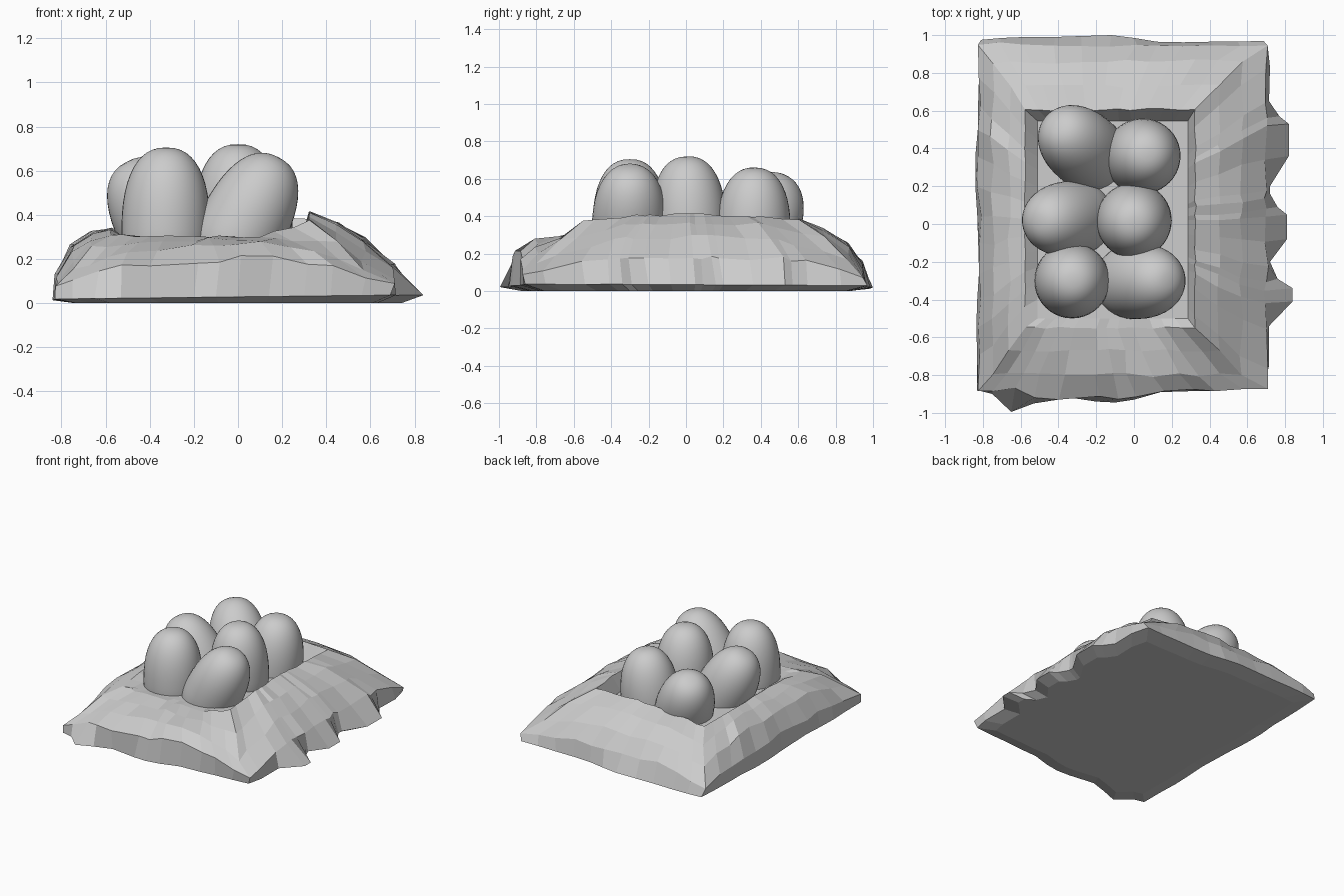
import bpy, bmesh, math, random
from mathutils import Vector

if "Cube" in bpy.data.objects:
    bpy.data.objects.remove(bpy.data.objects["Cube"])

random.seed(4)

grey = bpy.data.materials.new("stone grey")
grey.diffuse_color = (0.6, 0.6, 0.6, 1)
grey.use_nodes = True
grey.node_tree.nodes["Principled BSDF"].inputs["Base Color"].default_value = grey.diffuse_color


def finish(bm, name, smooth=False):
    bmesh.ops.recalc_face_normals(bm, faces=bm.faces)
    me = bpy.data.meshes.new(name)
    bm.to_mesh(me)
    bm.free()
    for p in me.polygons:
        p.use_smooth = smooth
    me.materials.append(grey)
    ob = bpy.data.objects.new(name, me)
    bpy.context.collection.objects.link(ob)
    return ob


def lookup(vals, t):
    f = t * (len(vals) - 1)
    i = min(int(f), len(vals) - 2)
    return vals[i] + (vals[i + 1] - vals[i]) * (f - i)


# Ragged ground outline, counter-clockwise; each side starts at its corner
front = [(-.83, -.88), (-.75, -.90), (-.65, -.995), (-.53, -.95), (-.4, -.91), (-.2, -.94),
         (-.1, -.945), (0, -.93), (.14, -.89), (.3, -.885), (.42, -.875), (.56, -.87)]
right = [(.69, -.86), (.715, -.75), (.715, -.54), (.84, -.41), (.84, -.34), (.76, -.29),
         (.72, -.2), (.81, -.08), (.81, .05), (.76, .09), (.72, .16), (.72, .2),
         (.82, .36), (.82, .53), (.77, .57), (.715, .65), (.72, .83)]
back = [(.685, .97), (.55, .965), (.4, .965), (.26, .962), (.12, .965), (0, .985),
        (-.12, 1.0), (-.28, .995), (-.42, .99), (-.58, .99), (-.7, .985)]
left = [(-.81, .975), (-.82, .8), (-.825, .64), (-.825, .52), (-.84, .36), (-.84, .2),
        (-.83, .05), (-.825, -.1), (-.82, -.25), (-.83, -.4), (-.835, -.55), (-.83, -.7)]
sides = [front, right, back, left]

# Upper rings: box (left, right, front, back), height along each side, roughness
rings = [
    ((-.82, .70, -.875, .95), [(.08, .18, .17, .22, .17, .08), (.08, .18, .18, .18, .17, .08),
                               (.08, .14, .15, .15, .08), (.08, .13, .13, .12, .08)], .012),
    ((-.75, .57, -.80, .86), [(.16, .24, .26, .28, .24, .16), (.16, .28, .29, .29, .18),
                              (.18, .25, .25, .25, .18), (.18, .26, .25, .25, .16)], .012),
    ((-.66, .45, -.67, .73), [(.25, .28, .29, .29, .27), (.27, .35, .36, .36, .29),
                              (.29, .33, .33, .32, .27), (.27, .32, .32, .31, .25)], .009),
    ((-.575, .325, -.55, .605), [(.31, .305, .30, .305, .37), (.37, .405, .41, .40, .385),
                                 (.385, .39, .38, .36, .335), (.335, .34, .34, .335, .31)], .006),
    ((-.51, .285, -.50, .545), [(.3, .3), (.3, .27), (.27, .27), (.27, .3)], 0),
]


# Rocky mound: lofted rings with a sunken floor
def mound():
    bm = bmesh.new()
    ground, rim = [], []
    for pts in sides:
        for x, y in pts:
            ground.append(bm.verts.new((x * .88, y * .88, 0)))
            rim.append(bm.verts.new((x, y, .025 + .012 * x - .004 * y)))
    loops = [ground, rim]
    for (x0, x1, y0, y1), heights, rough in rings:
        corners = [(x0, y0), (x1, y0), (x1, y1), (x0, y1)]
        loop = []
        for s, pts in enumerate(sides):
            a, b = Vector(corners[s]), Vector(corners[(s + 1) % 4])
            axis = s % 2
            c0, c1 = pts[0][axis], sides[(s + 1) % 4][0][axis]
            for p in pts:
                t = (p[axis] - c0) / (c1 - c0)
                q = a.lerp(b, t)
                j = [random.uniform(-rough, rough) for _ in range(3)]
                loop.append(bm.verts.new((q.x + j[0], q.y + j[1], lookup(heights[s], t) + j[2])))
        loops.append(loop)
    n = len(ground)
    # front face bulges forward near its middle
    for v in loops[2][3:8]:
        v.co.y -= .045
    for lo, hi in zip(loops, loops[1:]):
        for i in range(n):
            k = (i + 1) % n
            bm.faces.new((lo[i], lo[k], hi[k], hi[i]))
    bm.faces.new(loops[-1])
    bm.faces.new(ground[::-1])
    return finish(bm, "nest_mound")


# Eggs: blunt ellipsoids given by head centre and a point on the axis below it
def egg(name, head, foot):
    head, foot = Vector(head), Vector(foot)
    axis = (head - foot).normalized()
    turn = Vector((0, 0, 1)).rotation_difference(axis)
    bm = bmesh.new()
    bmesh.ops.create_uvsphere(bm, u_segments=40, v_segments=24, radius=1)
    for v in bm.verts:
        r = math.hypot(v.co.x, v.co.y)
        k = .2 * r ** .84 / r if r > 1e-5 else 0
        z = math.copysign(abs(v.co.z) ** .84, v.co.z) * (.37 if v.co.z > 0 else .25)
        v.co = turn @ Vector((v.co.x * k, v.co.y * k, z)) + head - axis * .2
    return finish(bm, name, True)


mound()
eggs = [((.06, .365, .49), (.035, .355, .2)), ((-.34, .46, .465), (-.21, .35, .2)),
        ((-.425, .02, .49), (-.27, .035, .2)), ((0, .01, .55), (0, .025, .2)),
        ((-.325, -.30, .535), (-.33, -.30, .2)), ((.105, -.30, .51), (-.02, -.305, .27))]
for i, (h, f) in enumerate(eggs):
    egg(f"egg_{i + 1}", h, f)
